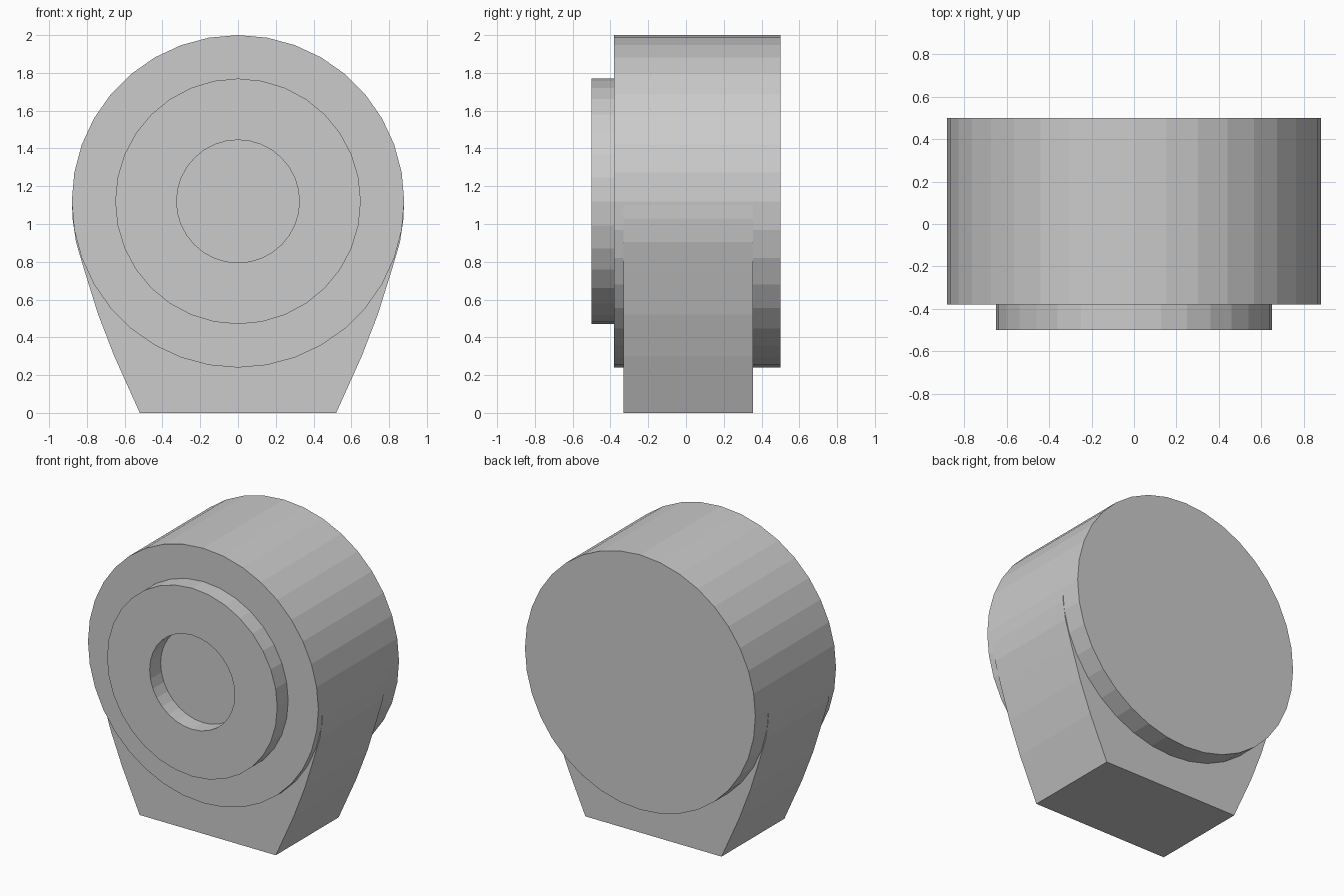
import bpy, bmesh, math

if "Cube" in bpy.data.objects:
    bpy.data.objects.remove(bpy.data.objects["Cube"])

grey = bpy.data.materials.new("light grey")
grey.diffuse_color = (0.6, 0.6, 0.6, 1)
grey.use_nodes = True
grey.node_tree.nodes["Principled BSDF"].inputs["Base Color"].default_value = grey.diffuse_color
AXIS_Z = 1.12


def circle(radius, sides):
    # Circle in the xz plane with a point at the top
    return [(radius * math.sin(2 * math.pi * i / sides),
             AXIS_Z + radius * math.cos(2 * math.pi * i / sides)) for i in range(sides)]


def make_object(name, bm):
    bmesh.ops.recalc_face_normals(bm, faces=bm.faces)
    mesh = bpy.data.meshes.new(name)
    bm.to_mesh(mesh)
    bm.free()
    mesh.materials.append(grey)
    obj = bpy.data.objects.new(name, mesh)
    bpy.context.collection.objects.link(obj)
    return obj


def extrude_profile(name, points, y0, y1):
    bm = bmesh.new()
    face = bm.faces.new([bm.verts.new((x, y0, z)) for x, z in points])
    new = bmesh.ops.extrude_face_region(bm, geom=[face], use_keep_orig=True)
    verts = [v for v in new["geom"] if isinstance(v, bmesh.types.BMVert)]
    bmesh.ops.translate(bm, verts=verts, vec=(0, y1 - y0, 0))
    return make_object(name, bm)


def make_tube(name, outer, inner, sides, y0, y1):
    bm = bmesh.new()
    loops = [[bm.verts.new((x, y, z)) for x, z in circle(r, sides)]
             for r, y in ((outer, y0), (outer, y1), (inner, y1), (inner, y0))]
    for k in range(4):
        a, b = loops[k], loops[(k + 1) % 4]
        for i in range(sides):
            j = (i + 1) % sides
            bm.faces.new((a[i], a[j], b[j], b[i]))
    return make_object(name, bm)


# Main drum
extrude_profile("drum", circle(0.88, 36), -0.38, 0.5)

# Raised front ring around the recess
make_tube("front_ring", 0.65, 0.325, 32, -0.5, -0.38)

# Flared foot blending into the drum sides
side = [(0.52, 0), (0.655, 0.3), (0.74, 0.52), (0.812, 0.75),
        (0.858, 0.905), (0.876, 1.03), (0.879, 1.12), (0.84, 1.22)]
extrude_profile("foot", side + [(-x, z) for x, z in reversed(side)], -0.33, 0.355)
